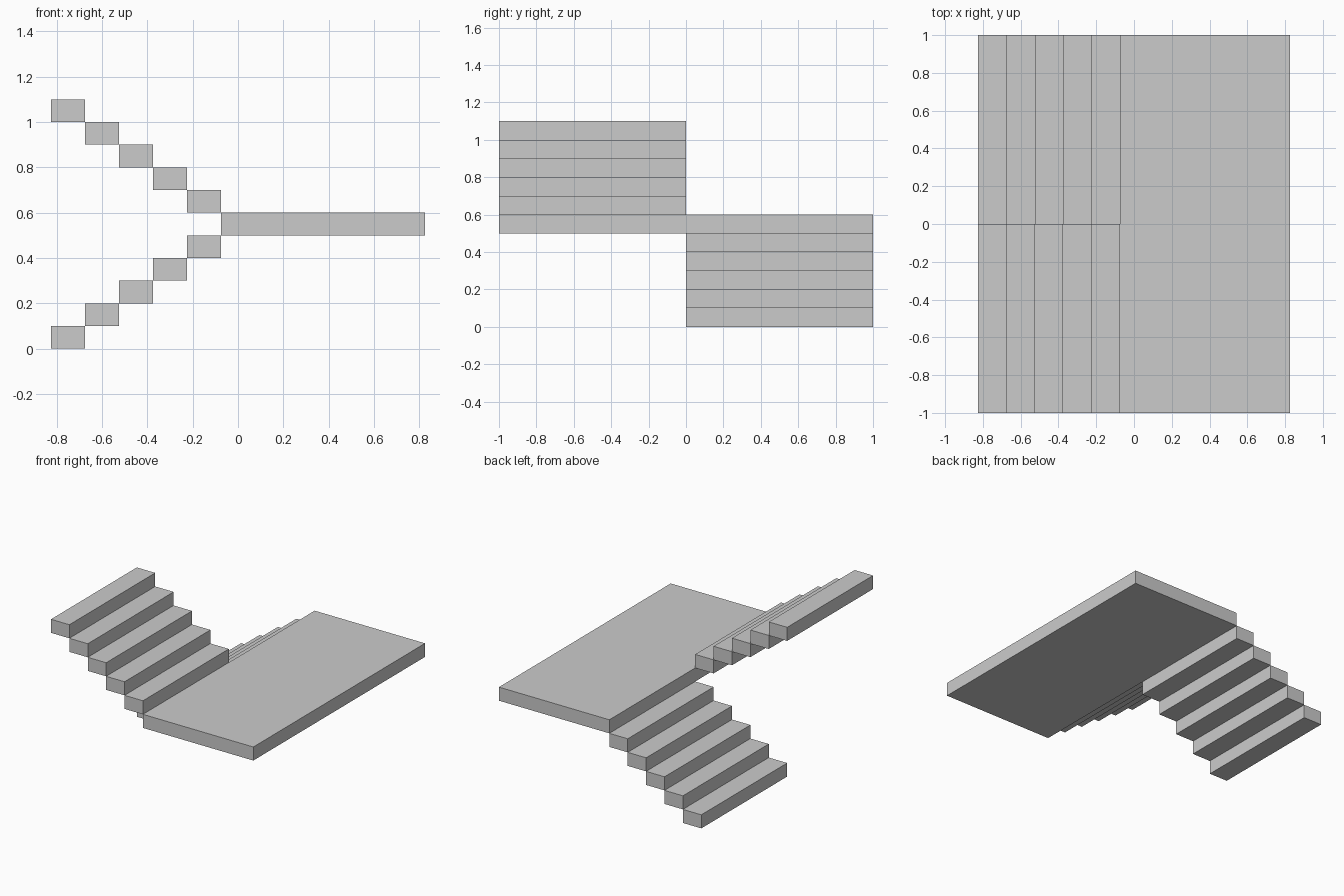
import bpy

if "Cube" in bpy.data.objects:
    bpy.data.objects.remove(bpy.data.objects["Cube"])

STEPS, RUN, RISE = 5, 0.15, 0.1
LEFT = -0.825


def box(name, x0, x1, y0, y1, z0, z1):
    bpy.ops.mesh.primitive_cube_add(
        size=1, location=((x0 + x1) / 2, (y0 + y1) / 2, (z0 + z1) / 2))
    ob = bpy.context.object
    ob.name = name
    ob.scale = (x1 - x0, y1 - y0, z1 - z0)
    bpy.ops.object.transform_apply(location=False, rotation=False, scale=True)
    return ob


# Half-way landing across both flights
landing_z = STEPS * RISE
landing_x = LEFT + STEPS * RUN
box("landing", landing_x, 0.825, -1, 1, landing_z, landing_z + RISE)

for i in range(STEPS):
    # Lower flight climbs towards the landing at the back
    x, z = LEFT + i * RUN, i * RISE
    box(f"lower_step_{i + 1}", x, x + RUN, 0, 1, z, z + RISE)

    # Upper flight climbs away from the landing at the front
    x, z = landing_x - (i + 1) * RUN, landing_z + (i + 1) * RISE
    box(f"upper_step_{i + 1}", x, x + RUN, -1, 0, z, z + RISE)
